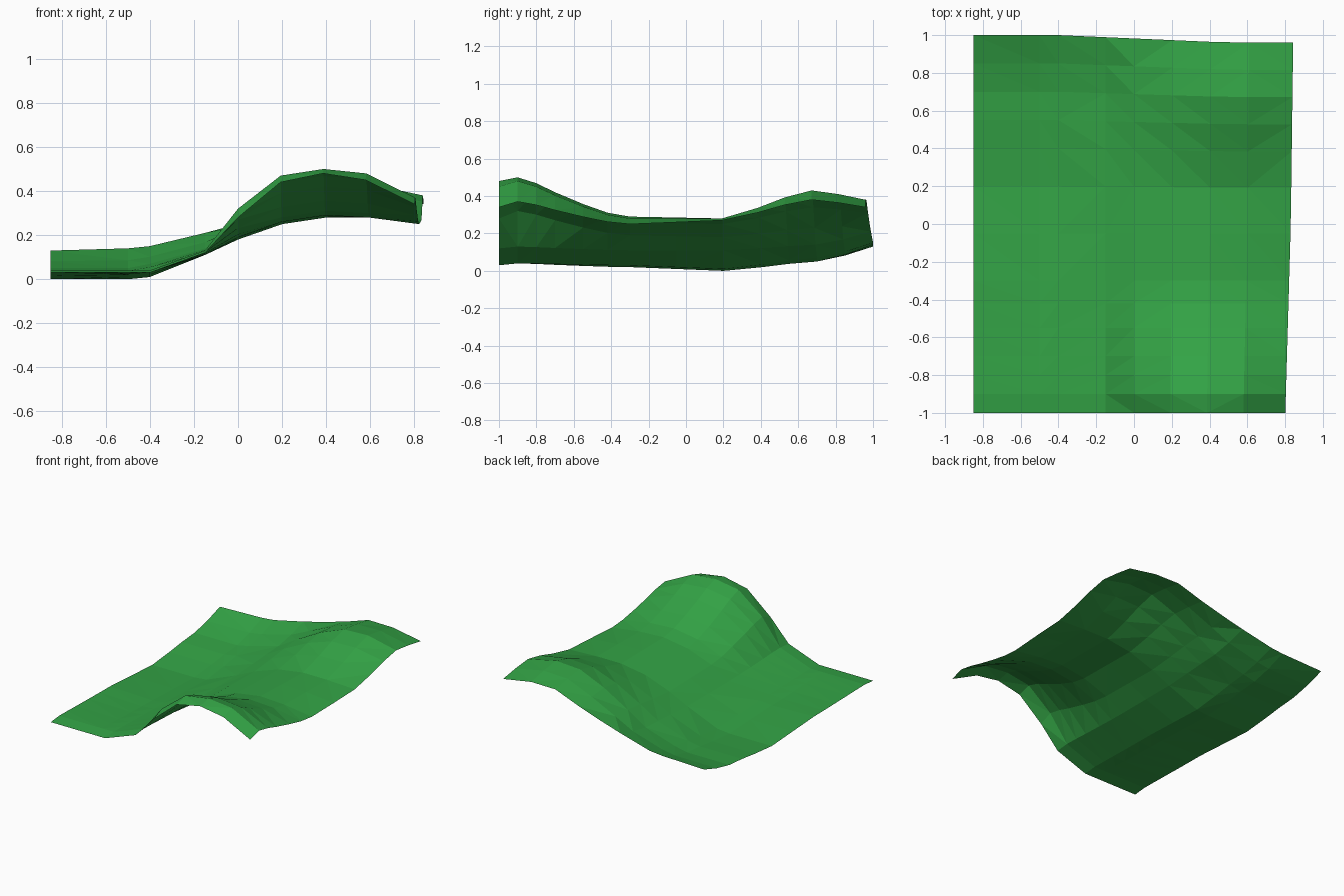
import bpy
import bmesh

default_cube = bpy.data.objects.get("Cube")
if default_cube:
    bpy.data.objects.remove(default_cube, do_unlink=True)

# Cross-sections from right to left, heights in hundredths
columns = [-.85, -.5, -.4, -.15, 0, .2, .4, .6, .83]
profiles = {
    "front_edge": [3, 3, 3, 12, 28, 44, 48, 45, 34],
    "front_crest": [4, 4, 4, 13, 32, 47, 50, 48, 37],
    "dip": [3, 2, 3, 11, 19, 26, 29, 28, 25],
    "hollow": [0, 0, 1, 11, 18, 25, 28, 28, 27],
    "back_crest": [5, 5, 7, 14, 23, 34, 42, 43, 38],
    "back_edge": [13, 14, 15, 21, 25, 31, 38, 38, 34],
}

# Stations from front to back: y, first profile, second profile, blend
stations = [
    (-1, "front_edge", "front_crest", 0),
    (-.9, "front_edge", "front_crest", 1),
    (-.8, "front_crest", "dip", .15),
    (-.7, "front_crest", "dip", .38),
    (-.55, "front_crest", "dip", .68),
    (-.42, "front_crest", "dip", .9),
    (-.3, "front_crest", "dip", 1),
    (-.05, "dip", "hollow", .5),
    (.2, "dip", "hollow", 1),
    (.4, "hollow", "back_crest", .38),
    (.55, "hollow", "back_crest", .75),
    (.7, "hollow", "back_crest", 1),
    (.85, "back_crest", "back_edge", .4),
    (1, "back_crest", "back_edge", 1),
]


def mix(a, b, t):
    return a + (b - a) * t


def outline(x, y):
    """Bend the border: left side flares to the back, back side slopes in."""
    inward = max(0, min(1, (x + .4) / .9))
    flare = .015 * y if y > 0 else .035 * y
    return x + flare * max(0, x), y - .04 * inward * max(0, y)


# Green used for the whole sheet
green = bpy.data.materials.new("grass_green")
green.use_nodes = True
colour = (.033, .366, .06, 1)
green.diffuse_color = colour
green.node_tree.nodes["Principled BSDF"].inputs["Base Color"].default_value = colour

# Loft the stations into one open sheet
bm = bmesh.new()
rows = []
for y, first, second, blend in stations:
    row = []
    for x, a, b in zip(columns, profiles[first], profiles[second]):
        px, py = outline(x, y)
        row.append(bm.verts.new((px, py, mix(a, b, blend) / 100)))
    rows.append(row)

for near, far in zip(rows, rows[1:]):
    for i in range(len(columns) - 1):
        bm.faces.new((near[i], near[i + 1], far[i + 1], far[i]))

# Flat triangular facets, split along the shorter diagonal
bmesh.ops.triangulate(bm, faces=bm.faces[:], quad_method="SHORT_EDGE")
mesh = bpy.data.meshes.new("hill_terrain")
bm.to_mesh(mesh)
bm.free()
mesh.materials.append(green)
terrain = bpy.data.objects.new("hill_terrain", mesh)
bpy.context.collection.objects.link(terrain)
